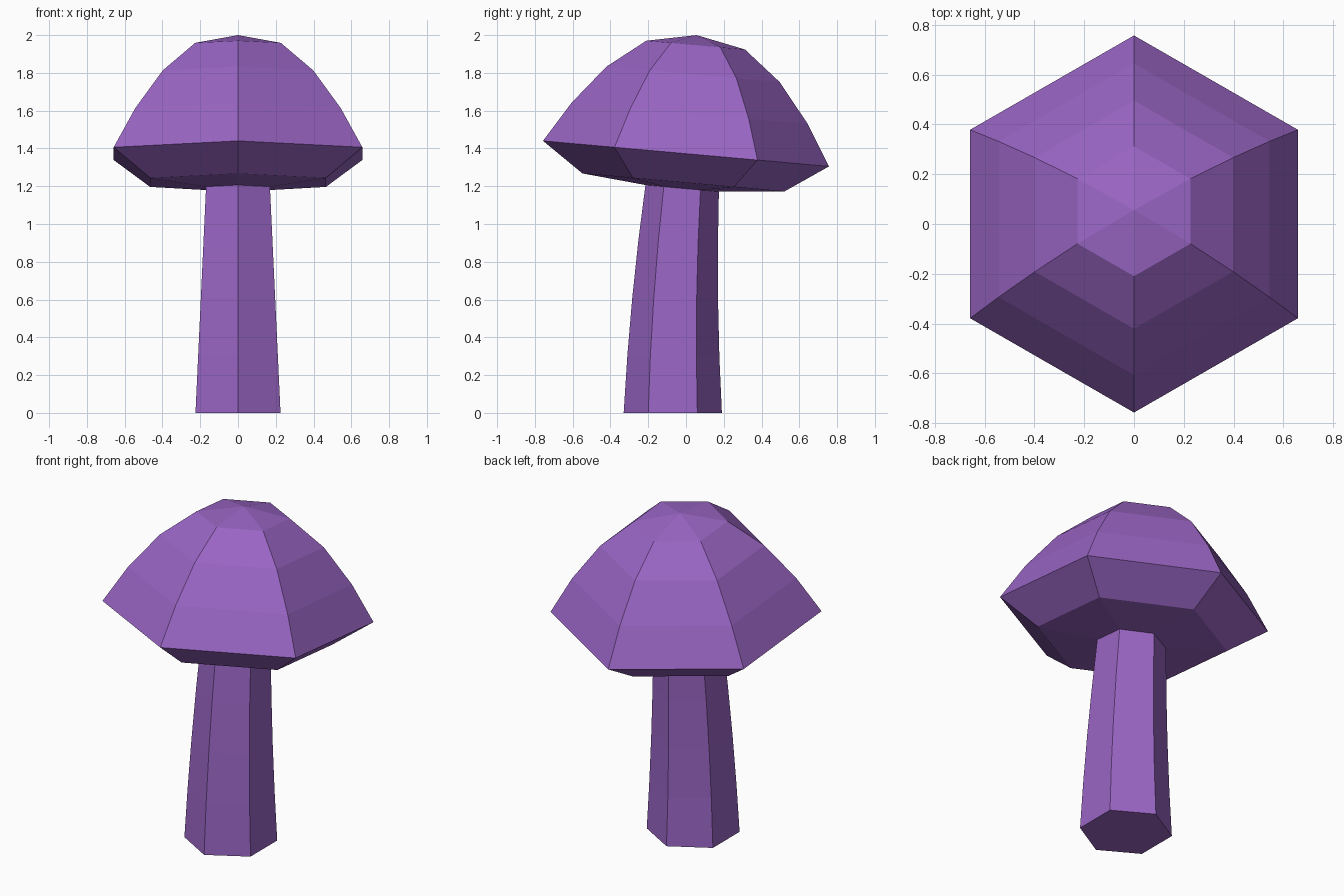
import bpy, bmesh
from math import sin, cos, pi, radians
from mathutils import Vector, Matrix

if "Cube" in bpy.data.objects:
    bpy.data.objects.remove(bpy.data.objects["Cube"])

SIDES = 6
purple = bpy.data.materials.new("purple")
purple.diffuse_color = (0.32, 0.13, 0.55, 1)
purple.use_nodes = True
purple.node_tree.nodes["Principled BSDF"].inputs["Base Color"].default_value = purple.diffuse_color


def loft(name, rings):
    """Skin six-sided rings (centre y, centre z, radius, lean); radius 0 makes a point."""
    bm = bmesh.new()
    loops = []
    for y, z, r, lean in rings:
        turn = Matrix.Rotation(-lean, 3, 'X')
        angles = [pi / 2 + 2 * pi * i / SIDES for i in range(SIDES)] if r else [0]
        loops.append([bm.verts.new(Vector((0, y, z)) + turn @ Vector((r * cos(a), r * sin(a), 0)))
                      for a in angles])
    for lo, hi in zip(loops, loops[1:]):
        for i in range(SIDES):
            j = (i + 1) % SIDES
            if len(lo) == 1:
                bm.faces.new((lo[0], hi[j], hi[i]))
            elif len(hi) == 1:
                bm.faces.new((lo[i], lo[j], hi[0]))
            else:
                bm.faces.new((lo[i], lo[j], hi[j], hi[i]))
    for end in (loops[0], loops[-1]):
        if len(end) > 1:
            bm.faces.new(end)
    bmesh.ops.recalc_face_normals(bm, faces=bm.faces)
    mesh = bpy.data.meshes.new(name)
    bm.to_mesh(mesh)
    bm.free()
    mesh.materials.append(purple)
    bpy.context.collection.objects.link(bpy.data.objects.new(name, mesh))


# Stem: tapering and gently bending backwards
stem = []
for k in range(5):
    z = 1.2 * k / 4
    stem.append((-0.07 + 0.035 * z * z, z, 0.26 - 0.0545 * z, 0.07 * z))
loft("stem", stem)

# Cap: faceted dome leaning backwards, profile as (radius, height along its axis)
tilt = radians(5.1)
profile = [(0, -0.203), (0.537, -0.153), (0.76, 0), (0.628, 0.214),
           (0.46, 0.422), (0.262, 0.577), (0, 0.63)]
loft("cap", [(h * sin(tilt), 1.3725 + h * cos(tilt), r, tilt) for r, h in profile])
